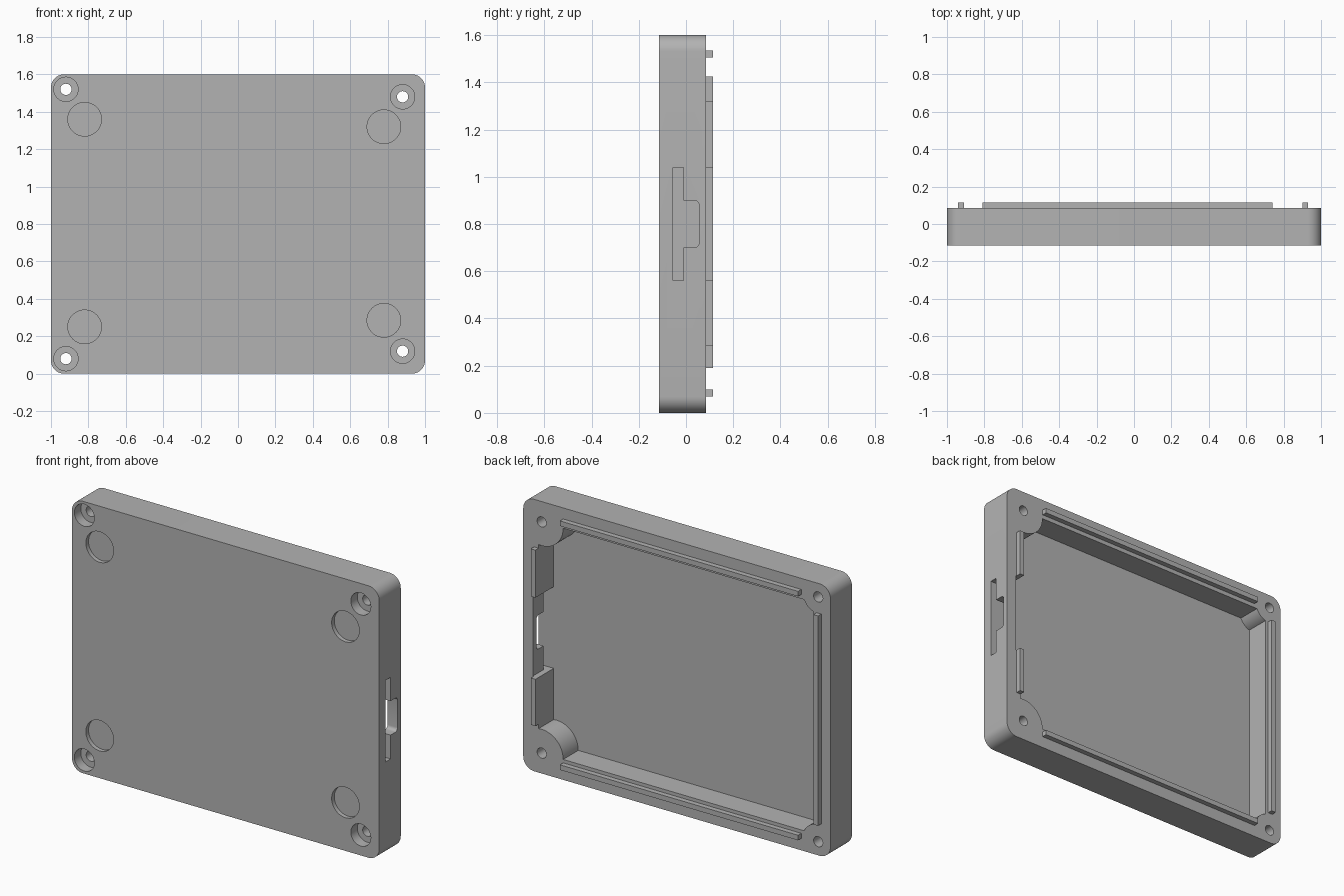
import bpy, bmesh, math
from mathutils import Vector, Matrix

default = bpy.data.objects.get("Cube")
if default:
    bpy.data.objects.remove(default, do_unlink=True)

grey = bpy.data.materials.new("plain_grey")
grey.use_nodes = True
COLOUR = (0.45, 0.45, 0.45, 1)
grey.diffuse_color = COLOUR
grey.node_tree.nodes["Principled BSDF"].inputs["Base Color"].default_value = COLOUR

FRONT, FLOOR, RIM, TOP = -0.115, -0.055, 0.085, 0.115


def prism(name, points, direction):
    """Extrude a closed flat outline along a direction."""
    bm = bmesh.new()
    face = bm.faces.new([bm.verts.new(p) for p in points])
    made = bmesh.ops.extrude_face_region(bm, geom=[face])["geom"]
    bmesh.ops.translate(bm, vec=direction,
                        verts=[v for v in made if isinstance(v, bmesh.types.BMVert)])
    bmesh.ops.recalc_face_normals(bm, faces=bm.faces)
    mesh = bpy.data.meshes.new(name)
    bm.to_mesh(mesh)
    bm.free()
    mesh.materials.append(grey)
    obj = bpy.data.objects.new(name, mesh)
    bpy.context.collection.objects.link(obj)
    return obj


def box(name, x0, x1, y0, y1, z0, z1):
    corners = [(x0, y0, z0), (x1, y0, z0), (x1, y0, z1), (x0, y0, z1)]
    return prism(name, corners, (0, y1 - y0, 0))


def disc(name, x, z, r, y0, y1, n=48):
    ring = [(x + r * math.cos(math.tau * i / n), y0, z + r * math.sin(math.tau * i / n))
            for i in range(n)]
    return prism(name, ring, (0, y1 - y0, 0))


def cut(target, cutters):
    """Subtract the cutters, apply the result and delete the helpers."""
    for c in cutters:
        c.hide_render = True
        mod = target.modifiers.new("cut", 'BOOLEAN')
        mod.operation, mod.solver, mod.object = 'DIFFERENCE', 'EXACT', c
    graph = bpy.context.evaluated_depsgraph_get()
    mesh = bpy.data.meshes.new_from_object(target.evaluated_get(graph))
    target.modifiers.clear()
    target.data = mesh
    for c in cutters:
        bpy.data.objects.remove(c, do_unlink=True)


def arc(cx, cz, r, start, n):
    """Quarter circle of (a, b) points."""
    return [(cx + r * math.cos(start + math.pi / 2 * i / n),
             cz + r * math.sin(start + math.pi / 2 * i / n)) for i in range(n + 1)]


# Rounded slab
R = 0.07
outline = []
for k, (cx, cz) in enumerate([(1 - R, 1.6 - R), (R - 1, 1.6 - R), (R - 1, R), (1 - R, R)]):
    outline += arc(cx, cz, R, k * math.pi / 2, 10)
tray = prism("tray", [(a, FRONT, b) for a, b in outline], (0, RIM - FRONT, 0))

# Screw positions: x, z, radius of the boss left standing in the cavity
screws = [(-0.92, 1.52, 0.10), (-0.92, 0.08, 0.10), (0.88, 1.48, 0.14), (0.88, 0.12, 0.14)]
feet = [(-0.82, 1.36), (-0.82, 0.25), (0.78, 1.32), (0.78, 0.285)]

# Cavity with the bosses left out of it
cavity = box("cavity_cutter", -0.89, 0.90, FLOOR, 0.2, 0.12, 1.48)
cut(cavity, [disc("boss", x, z, r, -0.2, 0.3) for x, z, r in screws])
cut(tray, [cavity])

# Pocket behind the side opening, then the stepped opening itself
cut(tray, [box("pocket_cutter", 0.85, 0.935, FLOOR, 0.2, 0.56, 1.04)])
r = 0.02
slot = [(FLOOR, 0.56), (-0.01, 0.56), (-0.01, 0.70)]
slot += arc(0.055 - r, 0.70 + r, r, -math.pi / 2, 5)
slot += arc(0.055 - r, 0.90 - r, r, 0, 5)
slot += [(-0.01, 0.90), (-0.01, 1.04), (FLOOR, 1.04)]
cut(tray, [prism("slot_cutter", [(0.91, y, z) for y, z in slot], (0.2, 0, 0))])

# Screw holes, counterbores and shallow foot recesses
for x, z, _ in screws:
    cut(tray, [disc("counterbore_cutter", x, z, 0.065, -0.2, FRONT + 0.06)])
    cut(tray, [disc("hole_cutter", x, z, 0.03, -0.2, 0.2, 32)])
for x, z in feet:
    cut(tray, [disc("foot_cutter", x, z, 0.09, -0.2, FRONT + 0.025)])

# Locating lips on the rim
lips = [
    box("lip_top", -0.81, 0.74, RIM, TOP, 1.505, 1.535),
    box("lip_bottom", -0.81, 0.74, RIM, TOP, 0.07, 0.10),
    box("lip_plain_side", -0.94, -0.91, RIM, TOP, 0.19, 1.425),
    box("lip_slot_side_upper", 0.90, 0.93, RIM, TOP, 1.04, 1.32),
    box("lip_slot_side_lower", 0.90, 0.93, RIM, TOP, 0.285, 0.56),
]

# Smooth curved walls, keep edges sharp
bpy.ops.object.select_all(action='DESELECT')
tray.select_set(True)
bpy.context.view_layer.objects.active = tray
bpy.ops.object.shade_smooth_by_angle(angle=math.radians(30))
